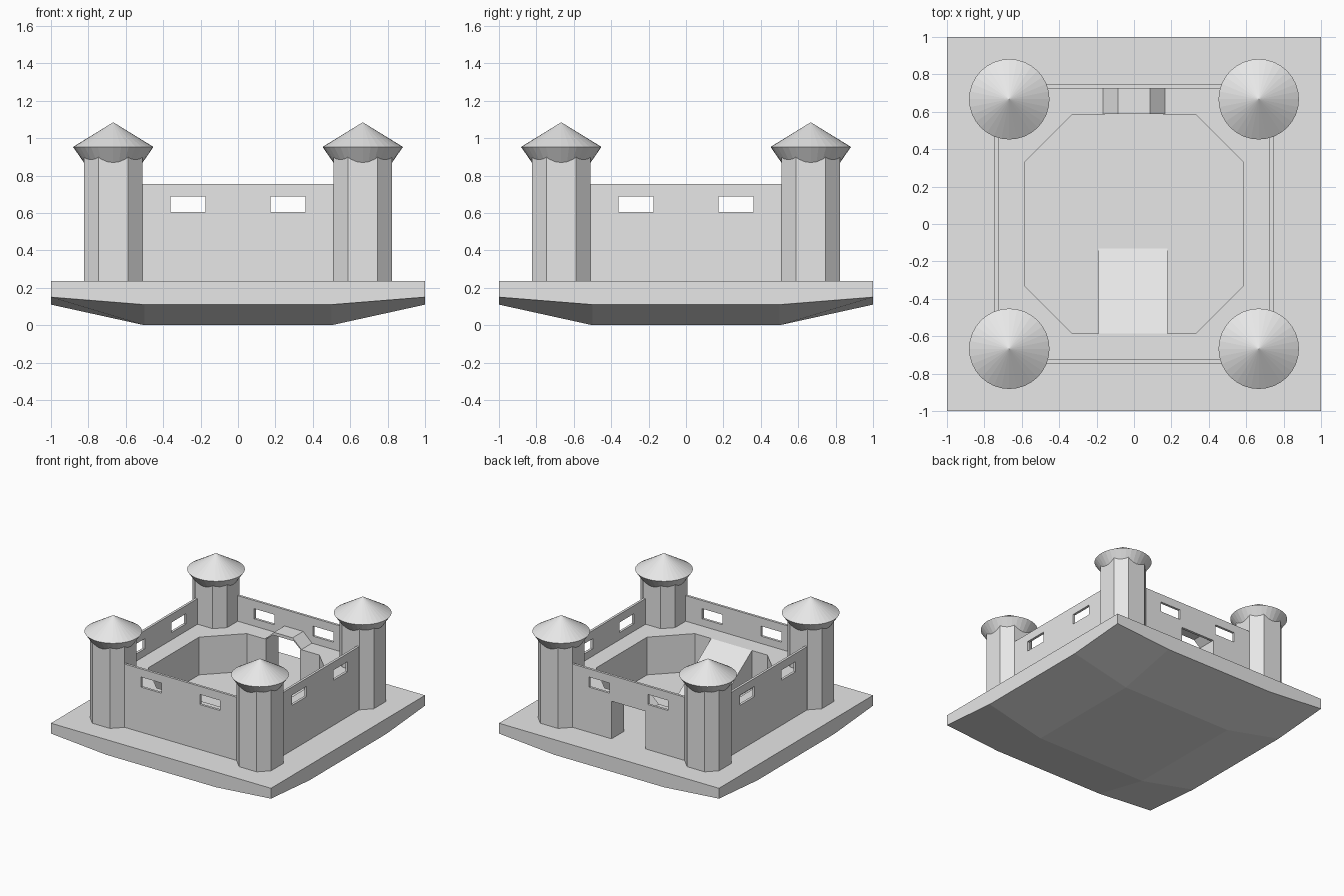
import bpy, bmesh, math

if "Cube" in bpy.data.objects:
    bpy.data.objects.remove(bpy.data.objects["Cube"])

stone = bpy.data.materials.new("stone_grey")
stone.diffuse_color = (0.8, 0.8, 0.8, 1)
stone.use_nodes = True
stone.node_tree.nodes["Principled BSDF"].inputs["Base Color"].default_value = stone.diffuse_color


def finish(bm, name):
    bmesh.ops.recalc_face_normals(bm, faces=bm.faces)
    me = bpy.data.meshes.new(name)
    bm.to_mesh(me)
    bm.free()
    ob = bpy.data.objects.new(name, me)
    bpy.context.collection.objects.link(ob)
    me.materials.append(stone)
    return ob


def prism(name, profile, axis, lo, hi):
    """Extrude a 2D profile along axis 0, 1 or 2 between lo and hi."""
    bm = bmesh.new()

    def point(p, t):
        c = list(p)
        c.insert(axis, t)
        return bm.verts.new(c)
    a = [point(p, lo) for p in profile]
    b = [point(p, hi) for p in profile]
    n = len(a)
    bm.faces.new(a)
    bm.faces.new(b[::-1])
    for i in range(n):
        j = (i + 1) % n
        bm.faces.new((a[i], a[j], b[j], b[i]))
    return finish(bm, name)


def box(name, x0, x1, y0, y1, z0, z1):
    return prism(name, [(x0, y0), (x1, y0), (x1, y1), (x0, y1)], 2, z0, z1)


def cut(ob, cutter):
    cutter.hide_render = True
    mod = ob.modifiers.new("cut", 'BOOLEAN')
    mod.operation, mod.solver, mod.object = 'DIFFERENCE', 'EXACT', cutter
    bpy.context.view_layer.objects.active = ob
    bpy.ops.object.modifier_apply(modifier=mod.name)
    bpy.data.objects.remove(cutter)


def octagon(a, b, cx=0, cy=0):
    pts = [(a, -b), (a, b), (b, a), (-b, a), (-a, b), (-a, -b), (-b, -a), (b, -a)]
    return [(x + cx, y + cy) for x, y in pts]


# Base slab: flat top, underside rising toward edges and corners
TOP, WALK = 0.235, 0.545
bm = bmesh.new()
steps = (-1, -0.5, 0.5, 1)
rise = {0: 0.0, 1: 0.11, 2: 0.15}
low = [[bm.verts.new((x, y, rise[(abs(x) == 1) + (abs(y) == 1)])) for x in steps] for y in steps]
for j in range(3):
    for i in range(3):
        bm.faces.new((low[j][i], low[j + 1][i], low[j + 1][i + 1], low[j][i + 1]))
rim = low[0] + [r[3] for r in low[1:]] + low[3][2::-1] + [low[2][0], low[1][0]]
up = [bm.verts.new((v.co.x, v.co.y, TOP)) for v in rim]
for i in range(12):
    j = (i + 1) % 12
    bm.faces.new((rim[i], rim[j], up[j], up[i]))
bm.faces.new(up)
finish(bm, "base_slab")

# Curtain walls with walkway, octagonal courtyard, windows and gate
fort = box("curtain_walls", -0.745, 0.745, -0.745, 0.745, 0.22, 0.755)
cut(fort, box("walkway_cut", -0.725, 0.725, -0.725, 0.725, WALK, 1))
cut(fort, prism("court_cut", octagon(0.585, 0.33), 2, 0.1, 1))
for s in (-1, 1):
    m = s * 0.267
    cut(fort, box("window_cut_y", m - 0.093, m + 0.093, -2, 2, 0.605, 0.688))
    cut(fort, box("window_cut_x", -2, 2, m - 0.093, m + 0.093, 0.605, 0.688))
cut(fort, box("gate_cut", -0.155, 0.155, 0.4, 0.9, 0.1, WALK - 0.001))
cut(fort, box("gate_top_cut", -0.155, 0.155, 0.4, 0.725, 0.5, 0.6))

# Chamfered vault over the gate passage
prism("gate_vault", [(-0.165, WALK - 0.005), (-0.165, WALK), (-0.085, 0.62), (0.085, 0.62),
                     (0.165, WALK), (0.165, WALK - 0.005), (0.155, WALK - 0.005), (0.155, WALK),
                     (0.095, 0.595), (-0.095, 0.595), (-0.155, WALK), (-0.155, WALK - 0.005)],
      1, 0.588, 0.727)

# Ramp from the courtyard up to the front walkway
prism("ramp", [(-0.59, 0.23), (-0.13, 0.23), (-0.13, TOP), (-0.585, WALK), (-0.59, WALK)],
      0, -0.19, 0.18)

# Corner towers with conical roofs
for sx in (-1, 1):
    for sy in (-1, 1):
        cx, cy = sx * 0.667, sy * 0.667
        prism("tower", octagon(0.157, 0.08, cx, cy), 2, 0.22, 0.92)
        bm = bmesh.new()
        n = 32
        rings = [[bm.verts.new((cx + r * math.cos(2 * math.pi * i / n),
                                cy + r * math.sin(2 * math.pi * i / n), z))
                  for i in range(n)] for r, z in ((0.145, 0.852), (0.215, 0.953))]
        tip = bm.verts.new((cx, cy, 1.085))
        bm.faces.new(rings[0][::-1])
        for i in range(n):
            j = (i + 1) % n
            bm.faces.new((rings[0][i], rings[0][j], rings[1][j], rings[1][i]))
            bm.faces.new((rings[1][i], rings[1][j], tip))
        finish(bm, "tower_roof")
